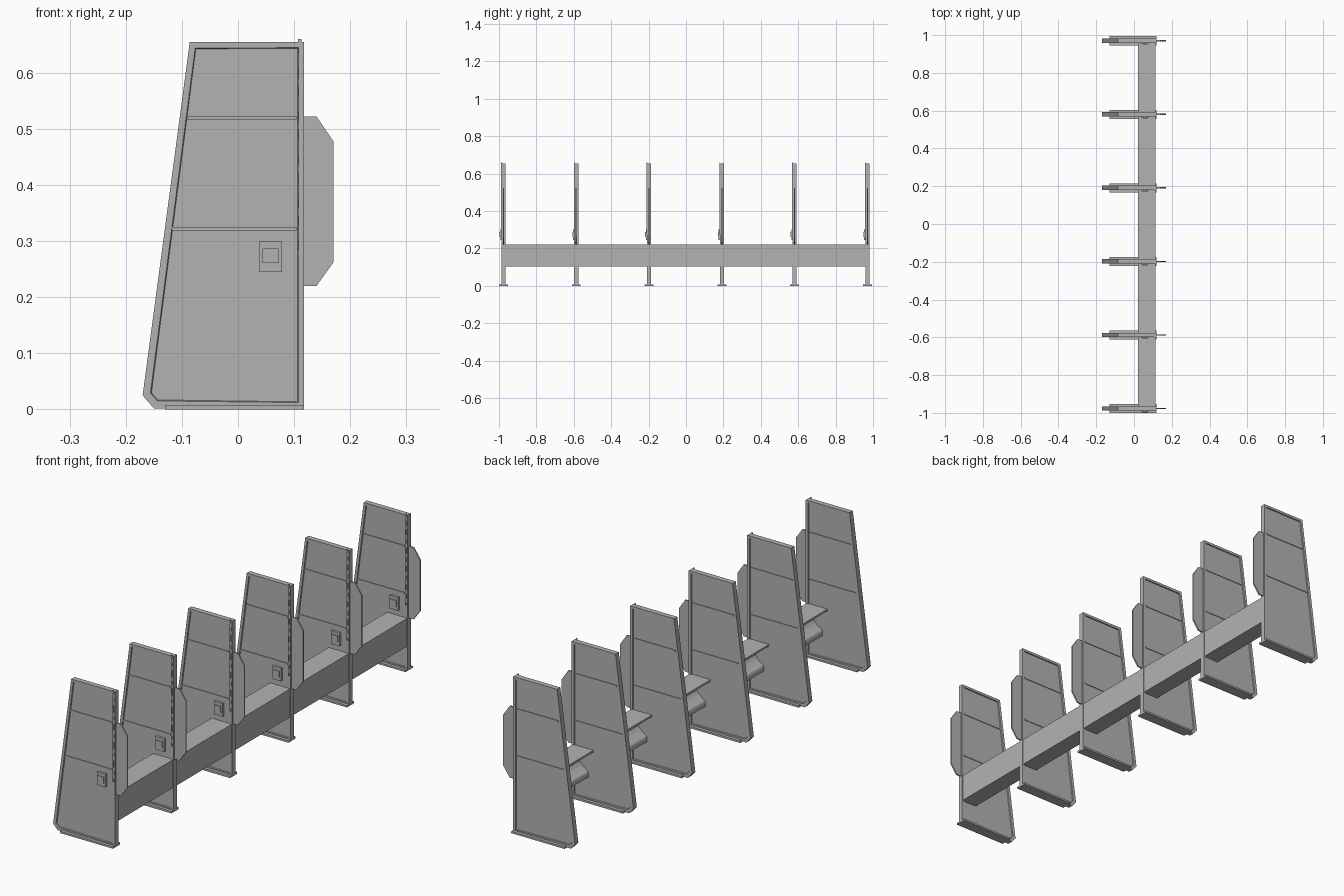
import bpy, bmesh, math
from mathutils import Vector

cube = bpy.data.objects.get("Cube")
if cube:
    bpy.data.objects.remove(cube)


def material(name, value):
    m = bpy.data.materials.new(name)
    m.use_nodes = True
    col = (value, value, value, 1)
    m.diffuse_color = col
    m.node_tree.nodes["Principled BSDF"].inputs["Base Color"].default_value = col
    return m


GREY = material("light_grey", 0.45)


def prism(name, profile, y0, y1, recess=None):
    """Extrude an x-z profile along y; optionally sink framed panels into both sides."""
    bm = bmesh.new()
    face = bm.faces.new([bm.verts.new((x, y0, z)) for x, z in profile])
    grown = bmesh.ops.extrude_face_region(bm, geom=[face])["geom"]
    for v in grown:
        if isinstance(v, bmesh.types.BMVert):
            v.co.y = y1
    bmesh.ops.recalc_face_normals(bm, faces=bm.faces)
    if recess:
        border, depth = recess
        for f in [f for f in bm.faces if abs(f.normal.y) > 0.9]:
            bmesh.ops.inset_region(bm, faces=[f], thickness=border)
            bmesh.ops.inset_region(bm, faces=[f], thickness=0.002, depth=-depth)
    me = bpy.data.meshes.new(name)
    bm.to_mesh(me)
    bm.free()
    me.materials.append(GREY)
    ob = bpy.data.objects.new(name, me)
    bpy.context.collection.objects.link(ob)
    return ob


def box(name, x0, x1, y0, y1, z0, z1):
    return prism(name, [(x0, z0), (x1, z0), (x1, z1), (x0, z1)], y0, y1)


def slant(z):
    """x of the inner edge of the leaning frame rail at height z."""
    return -0.156 + 0.126 * (z - 0.03) / 1.0 + 0.002


OUTLINE = [(-0.15, 0.002), (0.118, 0.002), (0.118, 0.655), (-0.086, 0.655), (-0.17, 0.025)]
FIN = [(0.11, 0.22), (0.14, 0.22), (0.17, 0.262), (0.17, 0.478), (0.14, 0.522), (0.11, 0.522)]
HALF = 0.011

# Six identical dividers
for i in range(6):
    y = -0.976 + i * 0.3892
    n = str(i + 1)
    prism("divider_panel_" + n, OUTLINE, y - HALF, y + HALF, recess=(0.0145, 0.004))
    prism("edge_fin_" + n, FIN, y - 0.003, y + 0.003)
    box("foot_plate_" + n, -0.13, 0.118, y - 0.024, y + 0.024, 0, 0.008)

    # Cross rails on both faces
    for z in (0.322, 0.52):
        x0 = -0.17 + 0.084 * (z - 0.025) / 0.63 + 0.013
        box("cross_rail_" + n, x0, 0.104, y - HALF + 0.001, y + HALF - 0.001, z - 0.003, z + 0.003)

    # Control box on the front face
    box("control_box_" + n, 0.038, 0.078, y - 0.017, y - 0.006, 0.245, 0.3)
    box("control_button_" + n, 0.044, 0.072, y - 0.021, y - 0.015, 0.261, 0.287)

    # Slim wavy trim strip beside the edge
    steps = [0.275 + k * 0.0385 for k in range(11)]
    left = [(0.107 + 0.002 * (k % 2), z) for k, z in enumerate(steps)]
    right = [(x + 0.006, z) for x, z in reversed(left)]
    prism("trim_strip_" + n, left + right, y - HALF - 0.002, y - HALF + 0.002)

# Long shelf beam with a concave back
arc = [(0.045 + 0.04 * math.sin(math.pi * t / 8), 0.125 + 0.083 * t / 8) for t in range(9)]
shelf = [(0.02, 0.22), (0.115, 0.22), (0.115, 0.102), (0.042, 0.102), (0.042, 0.118)]
prism("shelf_beam", shelf + arc + [(0.02, 0.212)], -0.97, 0.966)
